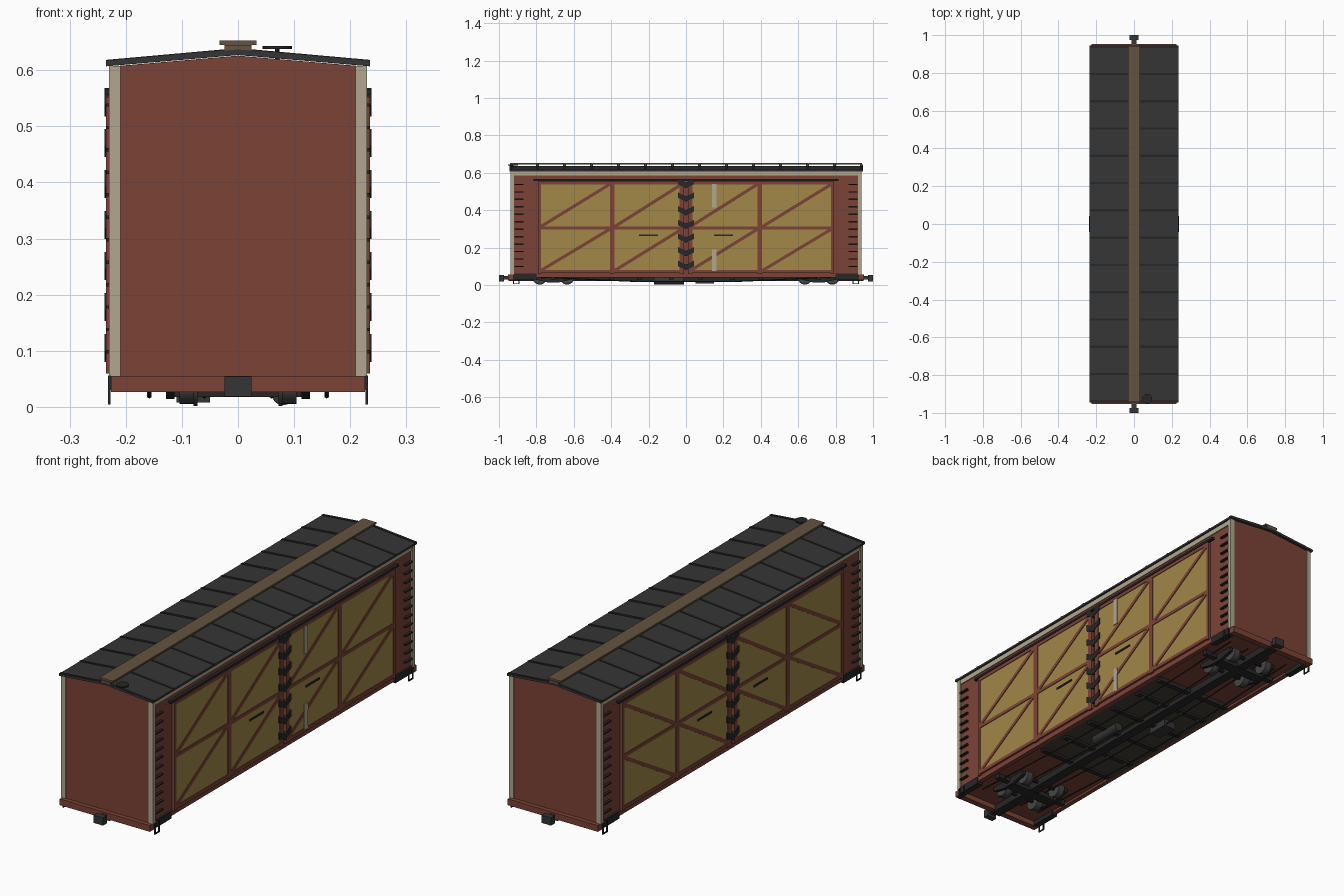
import bpy, bmesh
from mathutils import Vector

cube = bpy.data.objects.get("Cube")
if cube:
    bpy.data.objects.remove(cube, do_unlink=True)


def material(name, r, g, b):
    m = bpy.data.materials.new(name)
    m.use_nodes = True
    m.diffuse_color = (r, g, b, 1)
    bsdf = m.node_tree.nodes["Principled BSDF"]
    bsdf.inputs["Base Color"].default_value = (r, g, b, 1)
    bsdf.inputs["Roughness"].default_value = 0.8
    return m


RED = material("boxcar red", 0.2, 0.055, 0.037)
YELLOW = material("door yellow", 0.36, 0.245, 0.064)
CREAM = material("cream trim", 0.44, 0.39, 0.28)
ROOF = material("roof black", 0.036, 0.036, 0.036)
BLACK = material("iron black", 0.02, 0.02, 0.02)
WOOD = material("walkway wood", 0.13, 0.088, 0.052)
FLOOR = material("dark floor wood", 0.06, 0.05, 0.035)
STEEL = material("wheel steel", 0.06, 0.06, 0.06)


class Part:
    """Collects simple solids into one named object."""

    def __init__(self):
        self.bm = bmesh.new()

    def prism(self, start, push):
        low = [self.bm.verts.new(p) for p in start]
        high = [self.bm.verts.new(Vector(p) + Vector(push)) for p in start]
        self.bm.faces.new(low)
        self.bm.faces.new(high[::-1])
        for i in range(len(low)):
            j = (i + 1) % len(low)
            self.bm.faces.new((low[i], high[i], high[j], low[j]))
        return self

    def box(self, x, y, z):
        corners = [(x[0], y[0]), (x[1], y[0]), (x[1], y[1]), (x[0], y[1])]
        return self.prism([(a, b, z[0]) for a, b in corners], (0, 0, z[1] - z[0]))

    def side(self, outline, x0, x1):
        return self.prism([(x0, y, z) for y, z in outline], (x1 - x0, 0, 0))

    def end(self, outline, y0, y1):
        return self.prism([(x, y0, z) for x, z in outline], (0, y1 - y0, 0))

    def rod(self, p, q, r, n=8):
        p, q = Vector(p), Vector(q)
        spin = (q - p).to_track_quat('Z', 'Y').to_matrix().to_4x4()
        spin.translation = (p + q) / 2
        bmesh.ops.create_cone(self.bm, cap_ends=True, segments=n, radius1=r,
                              radius2=r, depth=(q - p).length, matrix=spin)
        return self

    def finish(self, name, mat, mirror="", smooth=False):
        bmesh.ops.recalc_face_normals(self.bm, faces=self.bm.faces)
        mesh = bpy.data.meshes.new(name)
        self.bm.to_mesh(mesh)
        self.bm.free()
        mesh.materials.append(mat)
        ob = bpy.data.objects.new(name, mesh)
        bpy.context.collection.objects.link(ob)
        if mirror:
            mod = ob.modifiers.new("Mirror", 'MIRROR')
            mod.use_axis = ("x" in mirror, "y" in mirror, False)
            mod.use_mirror_merge = False
        if smooth:
            bpy.ops.object.select_all(action='DESELECT')
            ob.select_set(True)
            bpy.context.view_layer.objects.active = ob
            bpy.ops.object.shade_smooth_by_angle()


# Body shell with gabled ends
gable = [(-0.222, 0.05), (0.222, 0.05), (0.222, 0.607), (0, 0.626), (-0.222, 0.607)]
Part().end(gable, -0.933, 0.933).finish("body", RED)
Part().box((0.209, 0.23), (0.92, 0.937), (0.055, 0.608)).finish("corner_post", CREAM, "xy")
Part().box((0.2, 0.227), (-0.925, 0.925), (0.585, 0.608)).finish("side_fascia", CREAM, "x")

# Sills
Part().box((-0.226, 0.226), (0.925, 0.953), (0.027, 0.055)).finish("end_sill", RED, "y")
Part().box((0.205, 0.226), (-0.93, 0.93), (0.04, 0.066)).finish("side_sill", RED, "x")
Part().box((0.2, 0.228), (0.8, 0.925), (0.03, 0.062)).finish("side_sill_iron", BLACK, "xy")

# Roof with seams and running board
pitch = [(-0.235, 0.607), (0, 0.627), (0.235, 0.607),
         (0.235, 0.616), (0, 0.637), (-0.235, 0.616)]
Part().end(pitch, -0.945, 0.945).finish("roof", ROOF)
seams = Part()
seam = [(0.235, 0.614), (0.235, 0.6185), (0, 0.6395), (0, 0.635)]
for i in range(14):
    y = -0.938 + i * 1.876 / 13
    seams.end(seam, y - 0.006, y + 0.006)
seams.finish("roof_seams", BLACK, "x")
Part().box((-0.033, 0.033), (-0.942, 0.942), (0.645, 0.653)).finish("walkway", WOOD)
saddles = Part()
for i in range(14):
    y = -0.938 + i * 1.876 / 13
    saddles.box((-0.024, 0.024), (y - 0.007, y + 0.007), (0.632, 0.645))
saddles.finish("walkway_supports", WOOD)

# Brake wheel on the roof at the front
wheel = Part().rod((0.07, -0.925, 0.61), (0.07, -0.925, 0.642), 0.004)
wheel.rod((0.07, -0.925, 0.638), (0.07, -0.925, 0.643), 0.026, 20)
wheel.finish("brake_wheel", BLACK, smooth=True)

# Doors, frames and diagonal braces
Part().box((0.215, 0.232), (0.03, 0.785), (0.07, 0.55)).finish("doors", YELLOW, "xy")
frame = Part()
for y in (0.022, 0.395, 0.783):
    w = 0.007 if y > 0.7 else 0.012
    frame.box((0.22, 0.235), (y - w, y + w), (0.06, 0.552))
for z in (0.072, 0.305, 0.546):
    frame.box((0.22, 0.235), (0.02, 0.783), (z - 0.008, z + 0.008))
frame.finish("door_frames", RED, "xy")
braces = Part()
for y0, y1 in ((-0.78, -0.405), (-0.385, -0.02), (0.02, 0.385), (0.405, 0.78)):
    for z0, z1 in ((0.075, 0.3), (0.31, 0.54)):
        t = 0.016
        braces.side([(y0, z0), (y0 + t, z0), (y1, z1 - t * 0.6), (y1, z1),
                     (y1 - t, z1), (y0, z0 + t * 0.6)], 0.228, 0.235)
braces.finish("door_braces", RED, "x")

# Door ironwork
Part().box((0.22, 0.236), (-0.815, 0.815), (0.556, 0.566)).finish("door_rail", BLACK, "x")
Part().box((0.22, 0.236), (0.15, 0.25), (0.261, 0.269)).finish("door_handle", BLACK, "xy")
hinges = Part()
for i in range(7):
    z = 0.08 + i * 0.073
    hinges.side([(0, z), (0.042, z + 0.02), (0.042, z + 0.05), (0, z + 0.028)], 0.225, 0.2375)
hinges.finish("door_hinges", BLACK, "xy")
stripes = Part()
for z in ((0.075, 0.19), (0.415, 0.54)):
    stripes.box((0.23, 0.2355), (0.139, 0.164), z)
stripes.finish("door_stripes", CREAM)

# Ladder rungs and stirrup steps
rungs = Part()
for i in range(12):
    z = 0.098 + i * 0.04
    rungs.box((0.218, 0.234), (0.868, 0.918), (z - 0.003, z + 0.003))
rungs.finish("ladder_rungs", BLACK, "xy")
steps = Part()
for y in (0.893, 0.922):
    steps.box((0.227, 0.232), (y - 0.003, y + 0.003), (0.004, 0.056))
steps.box((0.227, 0.232), (0.893, 0.922), (0.004, 0.009))
steps.finish("stirrup_steps", BLACK, "xy")

# Underframe
Part().box((-0.21, 0.21), (-0.4, 0.4), (0.04, 0.052)).finish("centre_floor", FLOOR)
Part().box((-0.022, 0.022), (-0.95, 0.95), (0.02, 0.052)).finish("centre_sill", BLACK)
beams = Part()
for y in (0.08, 0.25, 0.4, 0.71):
    beams.box((-0.19, 0.19), (y - 0.012, y + 0.012), (0.03, 0.052))
beams.finish("cross_beams", BLACK, "y")
rods = Part()
for x in (0.06, 0.158):
    rods.rod((x, 0, 0.018), (x, 0.25, 0.018), 0.003, 6)
    rods.rod((x, 0.25, 0.018), (x, 0.85, 0.045), 0.003, 6)
    rods.box((x - 0.004, x + 0.004), (0.24, 0.26), (0.017, 0.04))
rods.finish("truss_rods", BLACK, "xy")
Part().rod((0.08, -0.17, 0.023), (0.08, -0.01, 0.023), 0.02, 16).finish("brake_cylinder", ROOF, smooth=True)
Part().box((-0.11, -0.05), (0.05, 0.15), (0.008, 0.042)).finish("brake_box", ROOF)

# Couplers
coupler = Part().box((-0.012, 0.012), (0.94, 0.98), (0.03, 0.048))
coupler.box((-0.024, 0.024), (0.973, 1.0), (0.019, 0.054))
coupler.finish("coupler", ROOF, "y")

# Trucks
wheels, axles = Part(), Part()
for y in (0.636, 0.782):
    wheels.rod((0.078, y, 0.04), (0.104, y, 0.04), 0.035, 24)
    wheels.rod((0.072, y, 0.04), (0.079, y, 0.04), 0.038, 24)
    axles.rod((0, y, 0.04), (0.122, y, 0.04), 0.008, 10)
wheels.finish("wheels", STEEL, "xy", smooth=True)
axles.finish("axles", BLACK, "xy", smooth=True)
truck = Part().side([(0.61, 0.03), (0.68, 0.014), (0.74, 0.014), (0.81, 0.03),
                     (0.81, 0.048), (0.61, 0.048)], 0.113, 0.128)
truck.box((0, 0.12), (0.685, 0.735), (0.018, 0.04))
truck.finish("truck_frames", BLACK, "xy")
